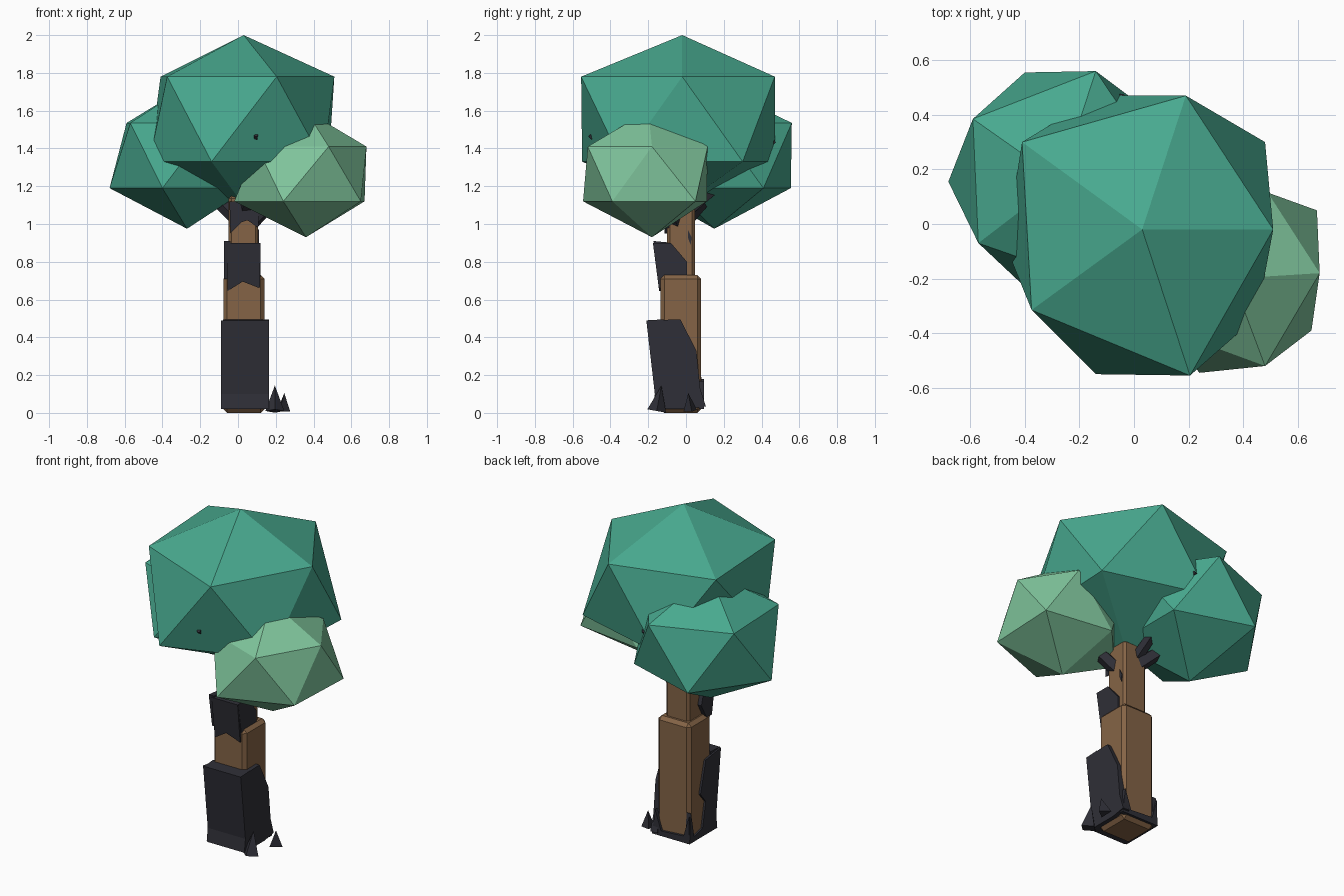
import bpy, bmesh
from mathutils import Vector

if "Cube" in bpy.data.objects:
    bpy.data.objects.remove(bpy.data.objects["Cube"])


def material(name, rgb):
    m = bpy.data.materials.new(name)
    lin = [((c / 255 + 0.055) / 1.055) ** 2.4 for c in rgb]
    m.diffuse_color = (*lin, 1)
    m.use_nodes = True
    m.node_tree.nodes["Principled BSDF"].inputs["Base Color"].default_value = m.diffuse_color
    return m


TEAL = material("teal_leaf", (72, 169, 143))
MINT = material("mint_leaf", (128, 198, 157))
BROWN = material("brown_wood", (133, 100, 70))
CHAR = material("charcoal_bark", (47, 47, 55))


def finish(name, bm, mat):
    bmesh.ops.recalc_face_normals(bm, faces=bm.faces[:])
    me = bpy.data.meshes.new(name)
    bm.to_mesh(me)
    bm.free()
    me.materials.append(mat)
    ob = bpy.data.objects.new(name, me)
    bpy.context.collection.objects.link(ob)
    return ob


def blob(name, mat, top, bottom, upper, zu, lower, zl):
    """Irregular icosahedron: two poles and two five-point rings."""
    bm = bmesh.new()
    pts = [top, bottom] + [(x, y, zu) for x, y in upper] + [(x, y, zl) for x, y in lower]
    for p in pts:
        bm.verts.new(p)
    bmesh.ops.convex_hull(bm, input=bm.verts[:])
    finish(name, bm, mat)


def box(name, mat, lo, hi, bevel):
    bm = bmesh.new()
    bmesh.ops.create_cube(bm, size=1)
    for v in bm.verts:
        v.co = Vector([lo[i] + (v.co[i] + 0.5) * (hi[i] - lo[i]) for i in range(3)])
    bmesh.ops.bevel(bm, geom=bm.edges[:], offset=bevel, segments=1, affect='EDGES')
    finish(name, bm, mat)


def plate(name, axis, a, b, outline, lean=0.0):
    """Jagged bark plate: outline (side, z) extruded along axis from a to b."""
    bm = bmesh.new()
    rings = []
    z0 = min(z for _, z in outline)
    for d in (a, b):
        ring = []
        for s, z in outline:
            e = d + lean * (z - z0)
            ring.append(bm.verts.new((e, s, z) if axis == 'x' else (s, e, z)))
        rings.append(ring)
    n = len(outline)
    bm.faces.new(rings[0])
    bm.faces.new(rings[1][::-1])
    for i in range(n):
        j = (i + 1) % n
        bm.faces.new((rings[0][i], rings[0][j], rings[1][j], rings[1][i]))
    finish(name, bm, CHAR)


def cone(name, start, end, r1, r2, sides):
    start, end = Vector(start), Vector(end)
    d = end - start
    bm = bmesh.new()
    bmesh.ops.create_cone(bm, cap_ends=True, segments=sides, radius1=r1, radius2=r2, depth=d.length)
    rot = d.to_track_quat('Z', 'Y')
    for v in bm.verts:
        v.co = rot @ v.co + (start + end) / 2
    finish(name, bm, CHAR)


# Foliage
blob("main_foliage", TEAL, (0.03, -0.02, 2.0), (0.03, -0.02, 1.10),
     [(0.19, 0.47), (-0.41, 0.30), (-0.375, -0.315), (0.205, -0.555), (0.51, -0.02)], 1.78,
     [(-0.14, -0.55), (0.45, -0.34), (0.48, 0.30), (-0.13, 0.47), (-0.47, -0.08)], 1.33)
blob("left_foliage", TEAL, (-0.27, 0.16, 1.73), (-0.27, 0.15, 0.975),
     [(-0.59, 0.385), (-0.14, 0.56), (0.13, 0.16), (-0.14, -0.22), (-0.57, -0.07)], 1.535,
     [(-0.68, 0.155), (-0.40, 0.555), (0.06, 0.41), (0.06, -0.07), (-0.40, -0.23)], 1.19)
blob("right_foliage", MINT, (0.36, -0.20, 1.60), (0.36, -0.18, 0.93),
     [(0.68, -0.18), (0.49, 0.115), (0.10, 0.0), (0.10, -0.38), (0.48, -0.52)], 1.41,
     [(0.67, 0.05), (0.25, 0.11), (-0.02, -0.19), (0.24, -0.545), (0.65, -0.39)], 1.12)

# Trunk in two stepped sections
box("lower_trunk", BROWN, (-0.078, -0.135, 0.0), (0.14, 0.08, 0.73), 0.02)
box("upper_trunk", BROWN, (-0.05, -0.10, 0.68), (0.107, 0.047, 1.15), 0.015)

# Lower bark shell: front, right, left and low back plates
plate("lower_bark_front", 'x', -0.08, 0.165,
      [(-0.21, 0.49), (-0.12, 0.495), (-0.12, 0.02), (-0.175, 0.02), (-0.165, 0.1)])
plate("lower_bark_right", 'x', 0.12, 0.165,
      [(-0.20, 0.49), (-0.03, 0.495), (0.055, 0.33), (0.075, 0.13), (0.105, 0.035), (0.02, 0.02),
       (-0.165, 0.02), (-0.16, 0.1)])
plate("lower_bark_left", 'x', -0.09, -0.06,
      [(-0.205, 0.49), (-0.06, 0.47), (-0.01, 0.28), (-0.06, 0.22), (-0.03, 0.07), (0.05, 0.05),
       (0.08, 0.2), (0.095, 0.02), (-0.17, 0.02), (-0.16, 0.1)])
plate("lower_bark_back", 'y', 0.07, 0.095,
      [(-0.085, 0.02), (-0.085, 0.18), (-0.05, 0.06), (0.10, 0.05), (0.14, 0.17), (0.16, 0.02)])

# Middle bark patch
plate("middle_bark_front", 'y', -0.142, -0.08,
      [(-0.055, 0.90), (0.12, 0.90), (0.115, 0.66), (0.025, 0.695), (-0.055, 0.645)], -0.13)
plate("middle_bark_right", 'x', 0.09, 0.12,
      [(-0.17, 0.9), (-0.08, 0.9), (0.005, 0.8), (0.005, 0.72), (-0.14, 0.72)])
plate("middle_bark_left", 'x', -0.075, -0.04,
      [(-0.172, 0.91), (-0.07, 0.90), (-0.04, 0.80), (-0.09, 0.71), (-0.14, 0.71)])

# Upper bark patch and sliver
plate("upper_bark_front", 'y', -0.115, -0.09,
      [(-0.045, 1.12), (0.11, 1.12), (0.107, 0.98), (0.05, 1.02), (0.02, 1.01), (-0.04, 0.95)])
plate("bark_sliver", 'x', 0.10, 0.112, [(0.01, 0.97), (0.03, 0.93), (0.025, 0.89), (0.012, 0.92)])

# Branches
cone("left_branch", (0.0, 0.0, 1.03), (-0.28, 0.24, 1.29), 0.045, 0.03, 5)
cone("right_branch", (0.06, -0.05, 1.0), (0.32, -0.17, 1.25), 0.045, 0.03, 5)
cone("front_branch", (0.04, -0.05, 1.06), (0.095, -0.51, 1.47), 0.045, 0.012, 5)
cone("back_branch", (0.0, 0.02, 1.08), (-0.045, 0.47, 1.44), 0.035, 0.012, 5)

# Loose bark shards on the ground
cone("front_shard", (0.195, -0.155, 0.01), (0.195, -0.13, 0.145), 0.05, 0, 4)
cone("back_shard", (0.235, 0.025, 0.01), (0.245, 0.012, 0.105), 0.042, 0, 3)
